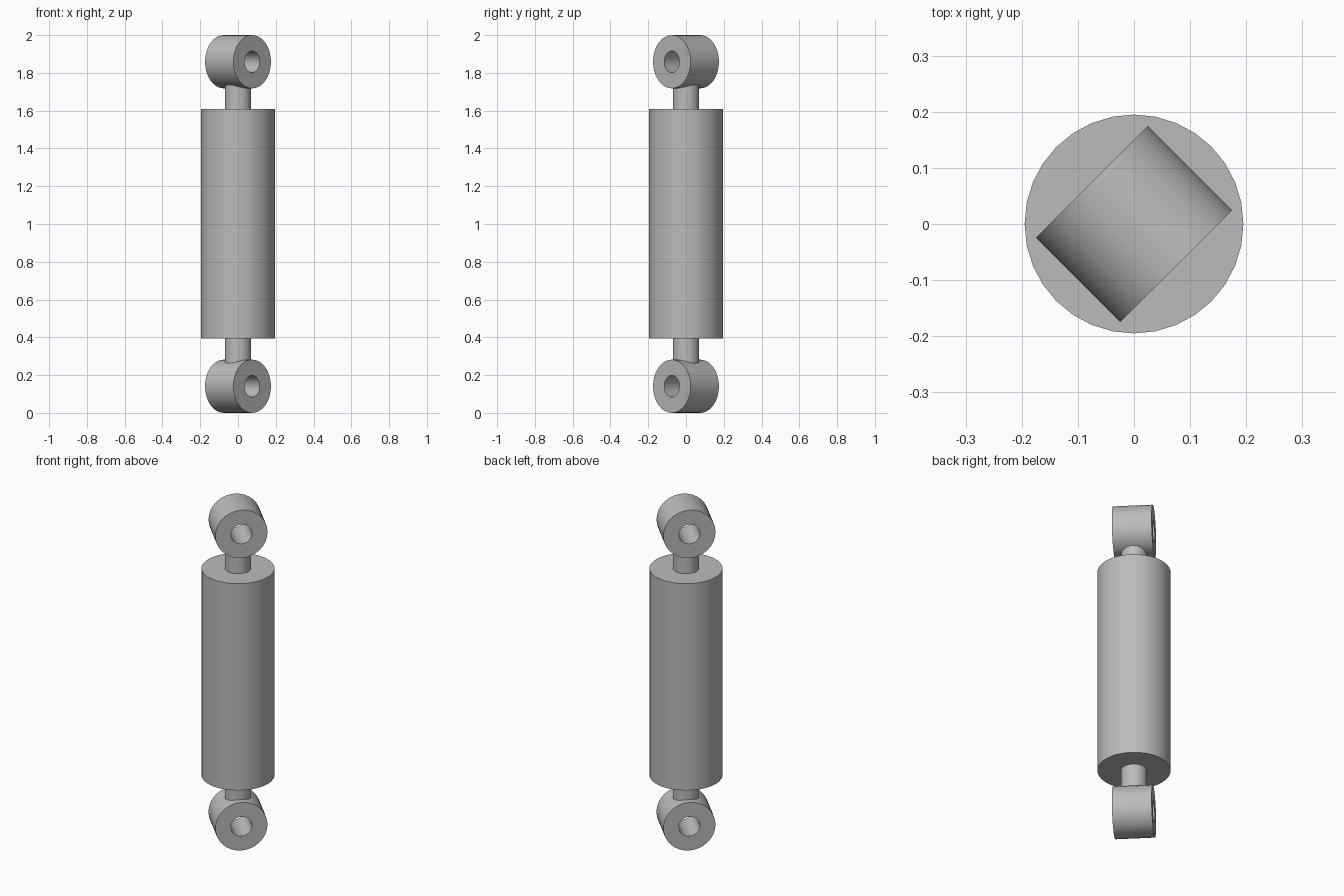
import bpy
import bmesh
from math import pi
from mathutils import Matrix

cube = bpy.data.objects.get("Cube")
if cube:
    bpy.data.objects.remove(cube, do_unlink=True)

GREY = (0.5, 0.5, 0.5, 1)
metal = bpy.data.materials.new("grey metal")
metal.use_nodes = True
metal.diffuse_color = GREY
metal.node_tree.nodes["Principled BSDF"].inputs["Base Color"].default_value = GREY

SIDES = 32
MID = 1.0


def finish(bm, name):
    bmesh.ops.recalc_face_normals(bm, faces=bm.faces)
    mesh = bpy.data.meshes.new(name)
    bm.to_mesh(mesh)
    bm.free()
    obj = bpy.data.objects.new(name, mesh)
    bpy.context.collection.objects.link(obj)
    mesh.materials.append(metal)
    bpy.ops.object.select_all(action="DESELECT")
    obj.select_set(True)
    bpy.context.view_layer.objects.active = obj
    bpy.ops.object.shade_smooth_by_angle(angle=pi / 6)
    return obj


def rod(name, radius, z0, z1):
    bm = bmesh.new()
    bmesh.ops.create_cone(bm, cap_ends=True, segments=SIDES, radius1=radius,
                          radius2=radius, depth=z1 - z0,
                          matrix=Matrix.Translation((0, 0, (z0 + z1) / 2)))
    return finish(bm, name)


def eye(name, z, outer=0.141, inner=0.057, half=0.106):
    # Spin a rectangular section into a ring, then lay its axis diagonally
    bm = bmesh.new()
    section = [(inner, -half), (outer, -half), (outer, half), (inner, half)]
    verts = [bm.verts.new((r, 0, h)) for r, h in section]
    edges = [bm.edges.new((verts[i], verts[(i + 1) % 4])) for i in range(4)]
    bmesh.ops.spin(bm, geom=verts + edges, cent=(0, 0, 0), axis=(0, 0, 1),
                   angle=2 * pi, steps=SIDES, use_merge=True)
    bmesh.ops.remove_doubles(bm, verts=bm.verts, dist=1e-5)
    turn = Matrix.Rotation(pi / 4, 4, "Z") @ Matrix.Rotation(pi / 2, 4, "X")
    bm.transform(Matrix.Translation((0, 0, z)) @ turn)
    return finish(bm, name)


# Main cylinder
rod("damper_body", 0.195, 0.395, 1.61)

# Short rod and mounting eye at each end
for name, side in (("upper", 1), ("lower", -1)):
    ends = sorted((MID + side * 0.6, MID + side * 0.755))
    rod(name + "_rod", 0.07, *ends)
    eye(name + "_eye", MID + side * 0.859)
